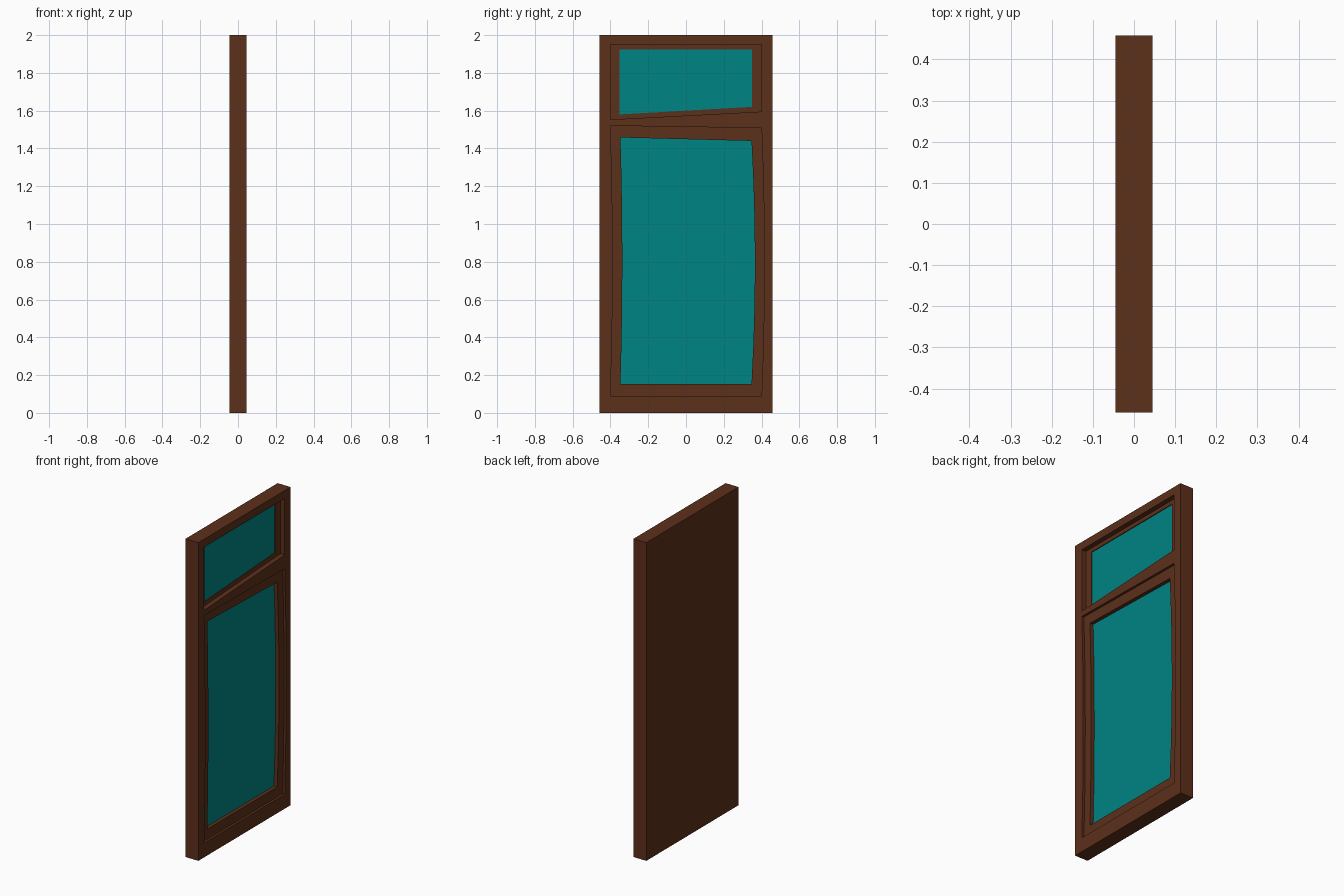
import bpy
import bmesh

cube = bpy.data.objects.get("Cube")
if cube:
    bpy.data.objects.remove(cube, do_unlink=True)


def material(name, color):
    mat = bpy.data.materials.new(name)
    mat.use_nodes = True
    mat.diffuse_color = color
    bsdf = next(n for n in mat.node_tree.nodes if n.type == 'BSDF_PRINCIPLED')
    bsdf.inputs["Base Color"].default_value = color
    return mat


WOOD = material("brown wood", (0.107, 0.029, 0.011, 1))
GLASS = material("teal glass", (0.0, 0.23, 0.23, 1))

FRONT = 0.045
STEPS = 6
TOP_EDGE, BOTTOM_EDGE = STEPS, 2 * STEPS + 1


def outline(y0, y1, bottom0, bottom1, top0, top1, bow0=0, bow1=0):
    """Four-sided (y, z) outline whose upright edges may bow sideways."""
    def upright(y, low, high, bow):
        ts = [i / STEPS for i in range(STEPS + 1)]
        return [(y + 4 * bow * t * (1 - t), low + (high - low) * t) for t in ts]
    return (upright(y1, bottom1, top1, bow1)
            + upright(y0, bottom0, top0, bow0)[::-1])


def ring(bm, loop, x):
    return [bm.verts.new((x, y, z)) for y, z in loop]


def bridge(bm, a, b, skip=None):
    """Quads from ring a to ring b, leaving out one edge if asked."""
    n = len(a)
    for i in range(n):
        if i != skip:
            j = (i + 1) % n
            bm.faces.new((a[i], a[j], b[j], b[i]))


def finish(name, bm, mat):
    bmesh.ops.remove_doubles(bm, verts=bm.verts, dist=1e-5)
    mesh = bpy.data.meshes.new(name)
    bm.to_mesh(mesh)
    bm.free()
    mesh.materials.append(mat)
    bpy.context.collection.objects.link(bpy.data.objects.new(name, mesh))


# The frame is two cells, which meet along a slanted line in the middle rail.
# name, cell, open seam edge, sash outline, glass outline, sash and glass depth
windows = [
    ("upper", outline(-0.458, 0.458, 1.536, 1.552, 2, 2), BOTTOM_EDGE,
     outline(-0.40, 0.40, 1.553, 1.595, 1.95, 1.95),
     outline(-0.352, 0.35, 1.58, 1.62, 1.925, 1.925), 0.03, 0.035),
    ("lower", outline(-0.458, 0.458, 0, 0, 1.536, 1.552), TOP_EDGE,
     outline(-0.40, 0.40, 0.09, 0.09, 1.52, 1.508, 0.012, 0.015),
     outline(-0.347, 0.347, 0.153, 0.153, 1.458, 1.44, 0.01, 0.018), 0.015, 0.038),
]

frame = bmesh.new()
for name, cell, seam, sash, pane, sash_depth, glass_depth in windows:
    sash_x, glass_x = FRONT - sash_depth, FRONT - glass_depth

    # Frame: back, outer sides, front border and the step down to the sash
    back, front = ring(frame, cell, -FRONT), ring(frame, cell, FRONT)
    opening, step = ring(frame, sash, FRONT), ring(frame, sash, sash_x)
    frame.faces.new(back[::-1])
    bridge(frame, back, front, seam)
    bridge(frame, front, opening)
    bridge(frame, opening, step)

    # Sash: flat border and the inner edge down to the glass
    bm = bmesh.new()
    outer, inner = ring(bm, sash, sash_x), ring(bm, pane, sash_x)
    bridge(bm, outer, inner)
    bridge(bm, inner, ring(bm, pane, glass_x))
    finish(name + "_sash", bm, WOOD)

    # Glass pane
    bm = bmesh.new()
    bm.faces.new(ring(bm, pane, glass_x))
    finish(name + "_glass", bm, GLASS)

finish("frame", frame, WOOD)
